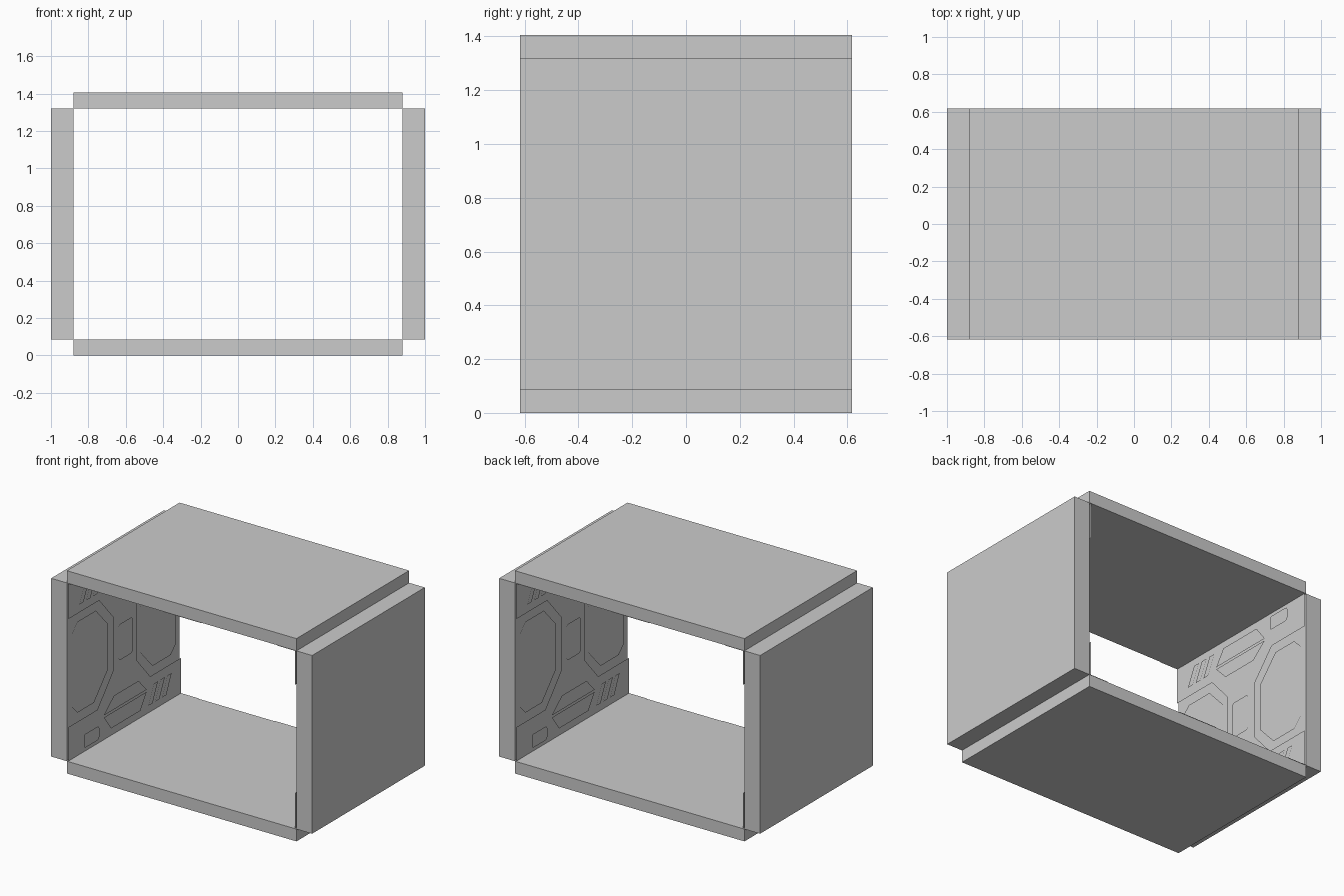
import bpy, bmesh
from mathutils import Matrix

if "Cube" in bpy.data.objects:
    bpy.data.objects.remove(bpy.data.objects["Cube"])

W, D, T, H = 0.88, 0.617, 0.085, 1.405   # inner half width, half depth, slab, height
MID = H / 2


def finish(name, bm):
    me = bpy.data.meshes.new(name)
    bm.to_mesh(me)
    bm.free()
    ob = bpy.data.objects.new(name, me)
    bpy.context.collection.objects.link(ob)
    return ob


def box(name, x0, x1, z0, z1):
    bm = bmesh.new()
    bmesh.ops.create_cube(bm, size=1)
    for v in bm.verts:
        v.co = ((x0 + x1) / 2 + v.co.x * (x1 - x0), v.co.y * 2 * D,
                (z0 + z1) / 2 + v.co.z * (z1 - z0))
    finish(name, bm)


def plate(name, pts, frame, n0, n1, slope=0.004, rnd=0.0):
    """Raised panel with sloped sides, drawn in a surface's own plane."""
    bm = bmesh.new()
    f = bm.faces.new([bm.verts.new((u, v, n0)) for u, v in pts])
    f.normal_update()
    if f.normal.z < 0:
        f.normal_flip()
    if rnd:
        bmesh.ops.bevel(bm, geom=bm.verts[:], offset=rnd, segments=3,
                        profile=0.5, affect='VERTICES')
    f = bm.faces[:][0]
    bmesh.ops.inset_region(bm, faces=[f], thickness=slope, use_even_offset=True)
    for v in f.verts:
        v.co.z = n1
    bm.transform(frame)
    if frame.determinant() < 0:
        bmesh.ops.reverse_faces(bm, faces=bm.faces[:])
    finish(name, bm)


def turn(pts):
    return [(-u, -v) for u, v in pts]


def rect(u0, u1, v0, v1, skew=0.0):
    return [(u0, v0), (u1, v0), (u1 + skew, v1), (u0 + skew, v1)]


# main slabs
box("floor", -W, W, 0, T)
box("ceiling", -W, W, H - T, H)
box("left_wall", -1, -W, T, H - T)
box("right_wall", W, 1, T, H - T)

# wall relief, in (depth, height) from the wall centre
half = [(D, -D), (D, -.37), (.28, -.37), (.13, -.20), (.13, .18), (.30, .38), (D, .38), (D, D)]
trim = half + turn(half)
panel = [(.18, -.17), (.18, .15), (.33, .32), (.51, .32), (.57, .26),
         (.57, -.25), (.51, -.31), (.31, -.31)]
hex_upper = [(-.24, -.44), (-.13, -.345), (.14, -.345), (.23, -.44)]
hex_lower = [(-.24, -.455), (.23, -.455), (.16, -.56), (-.16, -.56)]

left = Matrix(((0, 0, 1, -W), (1, 0, 0, 0), (0, 1, 0, MID), (0, 0, 0, 1)))
right = Matrix.Rotation(3.14159265, 4, 'Z') @ left
for side, fr in (("left", left), ("right", right)):
    plate(side + "_wall_trim", trim, fr, 0, .011, .012)
    plate(side + "_wall_center_block", rect(-.075, .075, -.125, .125), fr, .010, .018, .004, .015)
    # everything else repeats turned half way round
    for i, t in enumerate((lambda p: p, turn)):
        tag = f"_{i + 1}"
        plate(side + "_recess_panel" + tag, t(panel), fr, 0, .007, .025)
        plate(side + "_hex_upper" + tag, t(hex_upper), fr, .010, .019)
        plate(side + "_hex_lower" + tag, t(hex_lower), fr, .010, .019)
        plate(side + "_corner_block" + tag, t(rect(-.46, -.29, -.585, -.49)), fr,
              .010, .020, .005, .02)
        plate(side + "_strip" + tag, t(rect(-.08, .08, -.25, -.22)), fr, .010, .014)
        for k in range(3):
            u = .25 + k * .075
            plate(f"{side}_slat_{k + 1}" + tag, t(rect(u, u + .045, -.56, -.43, .06)),
                  fr, .010, .018)

# floor and ceiling relief, ceiling mirrored
octagon = [(-.2, -.34), (.2, -.34), (.47, -.14), (.47, .14),
           (.2, .34), (-.2, .34), (-.47, .14), (-.47, -.14)]
chevron = [(-.37, -.10), (0, .14), (.37, -.10), (.33, -.17), (.27, -.17),
           (0, .05), (-.27, -.17), (-.33, -.17)]
small = [(-.2, -.18), (0, -.03), (.2, -.18), (.18, -.195), (0, -.055), (-.18, -.195)]
side_plate = [(W, -D), (.73, -D), (.73, -.45), (.56, -.2), (.56, .2),
              (.73, .45), (.73, D), (W, D)]
low = Matrix.Translation((0, 0, T))
high = Matrix.Translation((0, 0, H - T)) @ Matrix.Diagonal((1, 1, -1, 1))
for where, fr in (("floor", low), ("ceiling", high)):
    plate(where + "_octagon", octagon, fr, 0, .003)
    plate(where + "_chevron", chevron, fr, .002, .006, .004, .02)
    plate(where + "_small_chevron", small, fr, .002, .006)
    for i, s in enumerate((1, -1)):
        plate(f"{where}_side_plate_{i + 1}", [(s * u, v) for u, v in side_plate], fr, 0, .003)
        plate(f"{where}_edge_tab_{i + 1}", rect(-.15, .15, s * .545, s * D), fr, 0, .003)
        plate(f"{where}_rib_{i + 1}",
              [(u, s * v) for u, v in ((-.5, .27), (-.24, .44), (.24, .44), (.5, .27),
                                       (.49, .255), (.235, .425), (-.235, .425), (-.49, .255))],
              fr, 0, .003, .003)
